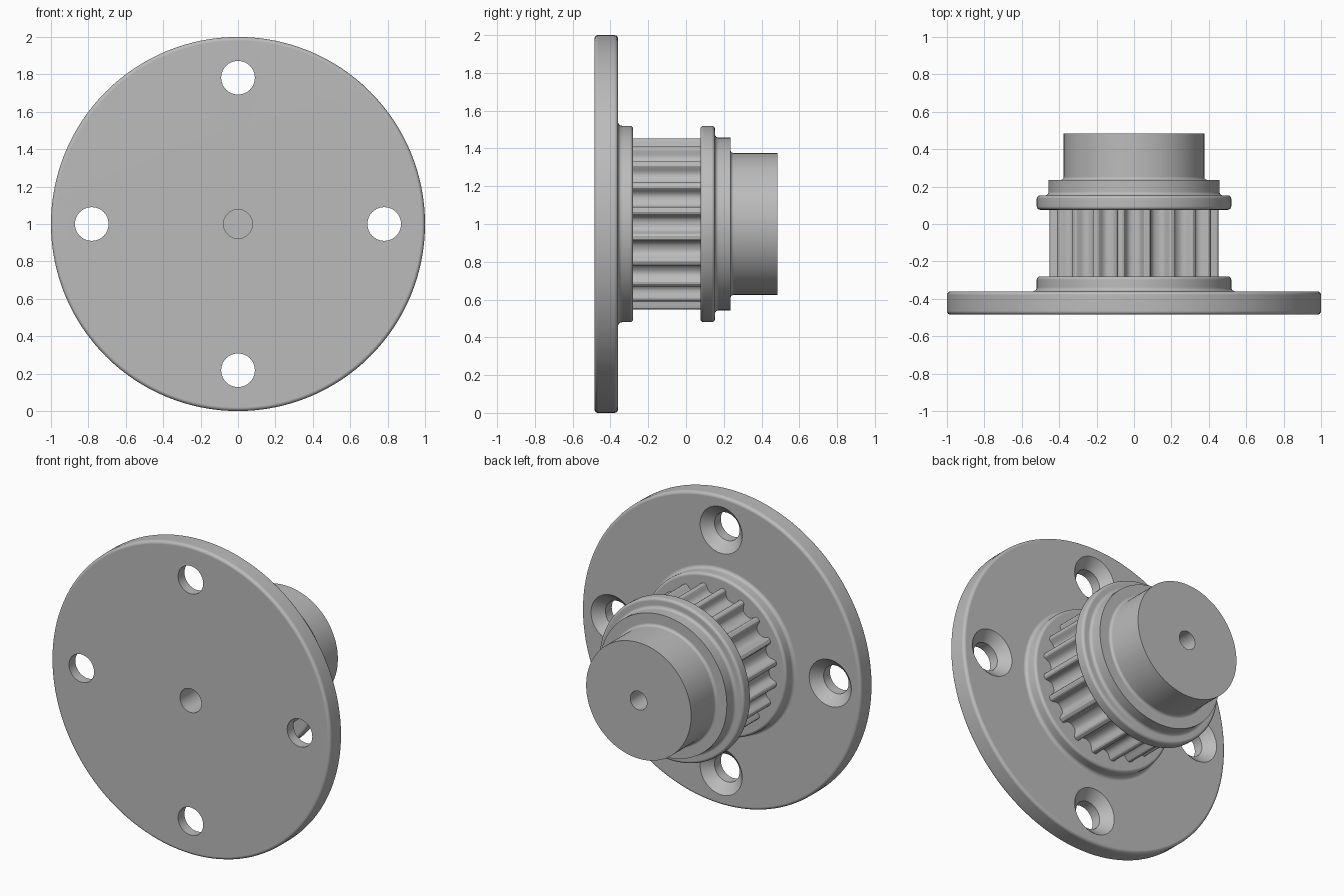
import bpy, bmesh
from math import sin, cos, pi, tau
from mathutils import Vector

cube = bpy.data.objects.get("Cube")
if cube:
    bpy.data.objects.remove(cube)

steel = bpy.data.materials.new("plain grey metal")
steel.use_nodes = True
GREY = (0.5, 0.5, 0.5, 1)
steel.diffuse_color = GREY
steel.node_tree.nodes["Principled BSDF"].inputs["Base Color"].default_value = GREY

AXIS_Z = 1.0


def make_object(name, bm):
    bmesh.ops.recalc_face_normals(bm, faces=bm.faces)
    mesh = bpy.data.meshes.new(name)
    bm.to_mesh(mesh)
    bm.free()
    mesh.materials.append(steel)
    obj = bpy.data.objects.new(name, mesh)
    bpy.context.collection.objects.link(obj)
    return obj


def rounded(profile, steps=6):
    """Turn (radius, y, rounding) corners into points, with arcs at square corners."""
    pts = []
    for i, (r, y, d) in enumerate(profile):
        p = Vector((r, y))
        if not d:
            pts.append(p)
            continue
        u = (Vector(profile[i - 1][:2]) - p).normalized()
        v = (Vector(profile[(i + 1) % len(profile)][:2]) - p).normalized()
        centre = p + d * (u + v)
        for k in range(steps + 1):
            t = k / steps * pi / 2
            pts.append(centre - d * (v * cos(t) + u * sin(t)))
    return pts


def lathe(name, profile, segments, x=0, z=AXIS_Z):
    """Spin a closed profile about an axis parallel to y."""
    bm = bmesh.new()
    pts = rounded(profile)
    rings = []
    for s in range(segments):
        a = tau * s / segments
        rings.append([bm.verts.new((x + p.x * cos(a), p.y, z + p.x * sin(a))) for p in pts])
    n = len(pts)
    for s in range(segments):
        a, b = rings[s], rings[(s + 1) % segments]
        for i in range(n):
            j = (i + 1) % n
            bm.faces.new((a[i], a[j], b[j], b[i]))
    bmesh.ops.remove_doubles(bm, verts=bm.verts, dist=1e-5)
    return make_object(name, bm)


def finish(obj):
    bpy.ops.object.select_all(action='DESELECT')
    obj.select_set(True)
    bpy.context.view_layer.objects.active = obj
    for mod in list(obj.modifiers):
        bpy.ops.object.modifier_apply(modifier=mod.name)
    bpy.ops.object.shade_smooth_by_angle(angle=pi / 6)
    weighted = obj.modifiers.new("even normals", 'WEIGHTED_NORMAL')
    weighted.keep_sharp = True


# Mounting flange with the front pulley rim and a blind front bore
flange = lathe("mounting_flange", [
    (0.077, -0.485, 0), (1.0, -0.485, 0.02), (1.0, -0.36, 0.02),
    (0.52, -0.36, 0.022), (0.52, -0.28, 0.018), (0.077, -0.28, 0)], 128)

# Four countersunk screw holes
cutters = []
for k in range(4):
    a = k * pi / 2
    cutter = lathe("screw_hole_cutter", [
        (0, -0.6, 0), (0.09, -0.6, 0), (0.09, -0.42, 0),
        (0.151, -0.36, 0), (0.151, -0.345, 0), (0, -0.345, 0)], 48,
        0.782 * cos(a), AXIS_Z + 0.782 * sin(a))
    cutter.hide_render = True
    cut = flange.modifiers.new("screw hole", 'BOOLEAN')
    cut.operation = 'DIFFERENCE'
    cut.solver = 'EXACT'
    cut.object = cutter
    cutters.append(cutter)
finish(flange)
for cutter in cutters:
    bpy.data.objects.remove(cutter)

# Back rim, shoulder and hub with a blind back bore
hub = lathe("back_rim_and_hub", [
    (0.06, 0.076, 0), (0.52, 0.076, 0.018), (0.52, 0.153, 0.018),
    (0.457, 0.153, 0.02), (0.457, 0.235, 0),
    (0.376, 0.235, 0.018), (0.376, 0.485, 0), (0.06, 0.485, 0)], 128)
finish(hub)

# Toothed belt drum: one rounded groove repeated around the axis
TEETH = 20
half = [(0.03, 0.401), (0.06, 0.405), (0.085, 0.414), (0.1, 0.428),
        (0.108, 0.441), (0.12, 0.452), (0.137, 0.457)]
groove = [(-a, r) for a, r in reversed(half)] + [(0, 0.4)] + half
bm = bmesh.new()
outline = []
for t in range(TEETH):
    for a, r in groove:
        angle = tau * t / TEETH + a
        outline.append(bm.verts.new((r * cos(angle), -0.285, AXIS_Z + r * sin(angle))))
face = bm.faces.new(outline)
grown = bmesh.ops.extrude_face_region(bm, geom=[face])["geom"]
bmesh.ops.translate(bm, vec=(0, 0.366, 0),
                    verts=[g for g in grown if isinstance(g, bmesh.types.BMVert)])
finish(make_object("toothed_drum", bm))
